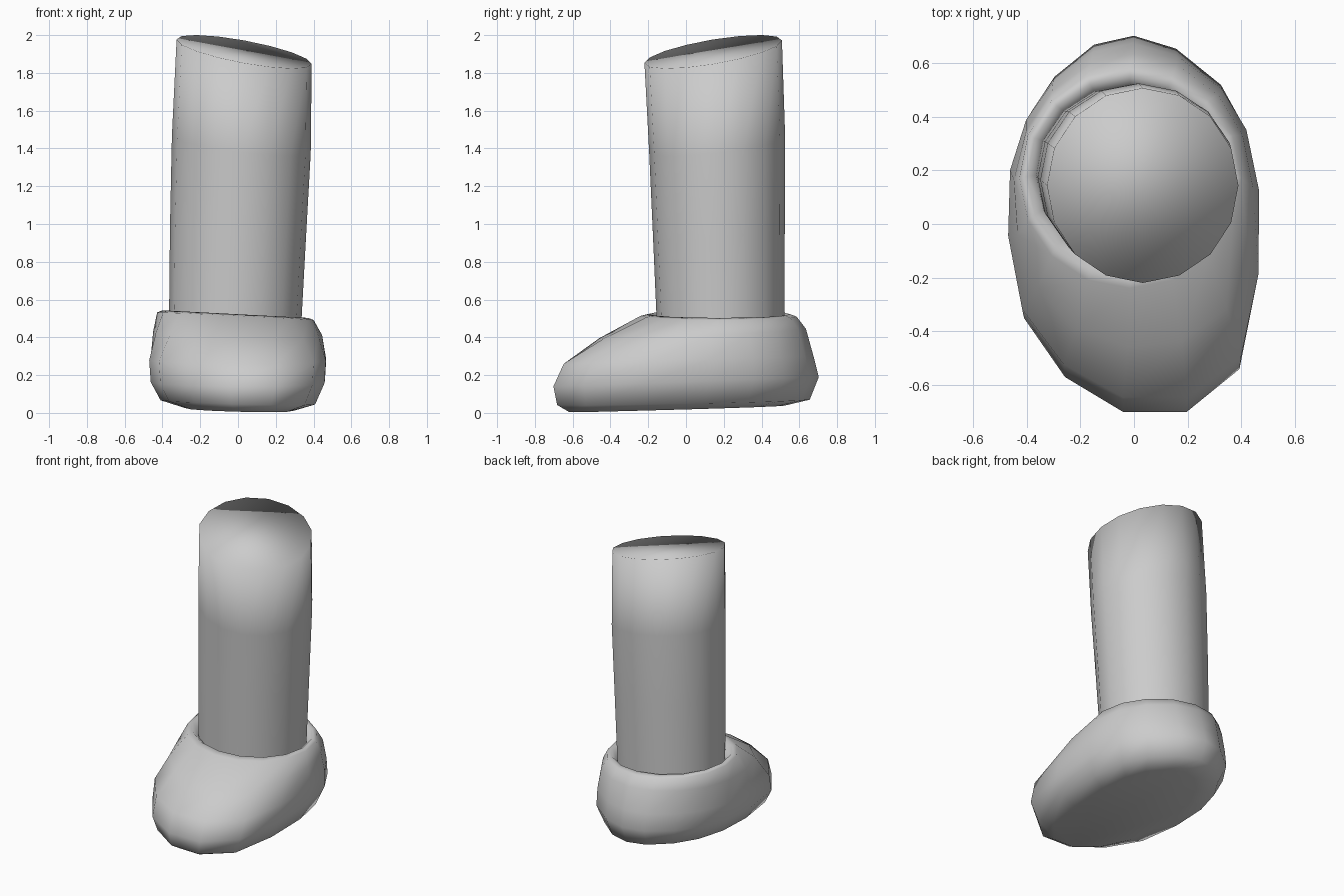
import bpy, bmesh, math

if "Cube" in bpy.data.objects:
    bpy.data.objects.remove(bpy.data.objects["Cube"])

N = 16
circle = [(math.cos(-math.pi / 2 + i * 2 * math.pi / N),
           math.sin(-math.pi / 2 + i * 2 * math.pi / N)) for i in range(N)]
# footprint seen from above, starting at the toe
foot = [(-.04, -.70), (.20, -.70), (.40, -.54), (.465, -.21), (.467, .12), (.42, .36),
        (.33, .52), (.16, .655), (0, .703), (-.15, .67), (-.30, .55), (-.40, .40),
        (-.46, .20), (-.467, -.06), (-.415, -.35), (-.26, -.57)]
foot = [(x / .467, y / .703) for x, y in foot]


def ring(bm, blend, x0, x1, y0, y1, z, tilt_x, tilt_y):
    """Ring fitted to bounds; blend 0 = footprint, 1 = circle; z tilts linearly."""
    verts = []
    for (fx, fy), (cx, cy) in zip(foot, circle):
        u, v = fx + (cx - fx) * blend, fy + (cy - fy) * blend
        verts.append(bm.verts.new(((x0 + x1) / 2 + u * (x1 - x0) / 2,
                                   (y0 + y1) / 2 + v * (y1 - y0) / 2,
                                   z + tilt_x * u + tilt_y * v)))
    return verts


def loft(name, specs, cap_start=False, cap_end=False):
    bm = bmesh.new()
    rings = [ring(bm, *s) for s in specs]
    for a, b in zip(rings, rings[1:]):
        for i in range(N):
            j = (i + 1) % N
            bm.faces.new((a[i], a[j], b[j], b[i]))
    if cap_start:
        bm.faces.new(rings[0][::-1])
    if cap_end:
        bm.faces.new(rings[-1])
    for f in bm.faces:
        f.smooth = True
    me = bpy.data.meshes.new(name)
    bm.to_mesh(me)
    bm.free()
    ob = bpy.data.objects.new(name, me)
    bpy.context.collection.objects.link(ob)
    return ob


# shoe: sole, sides, instep and rolled rim around the ankle
loft("shoe", [
    (0, -.28, .30, -.62, .52, .022, -.005, .016),
    (0, -.41, .41, -.685, .655, .058, -.010, .012),
    (0, -.462, .460, -.705, .703, .165, 0, .025),
    (0, -.470, .467, -.65, .675, .280, 0, .020),
    (.5, -.452, .445, -.46, .635, .420, -.010, .025),
    (1, -.428, .400, -.24, .585, .512, -.020, -.002),
    (1, -.400, .370, -.195, .55, .523, -.020, 0),
    (1, -.365, .335, -.155, .52, .485, -.018, 0),
], cap_start=True)

# leg: slightly leaning tube with a slanted flat top
loft("leg", [
    (1, -.365, .335, -.155, .52, .485, -.018, 0),
    (1, -.360, .360, -.175, .523, .96, -.03, .02),
    (1, -.350, .385, -.195, .525, 1.42, -.045, .04),
    (1, -.325, .390, -.220, .508, 1.912, -.065, .06),
], cap_end=True)
